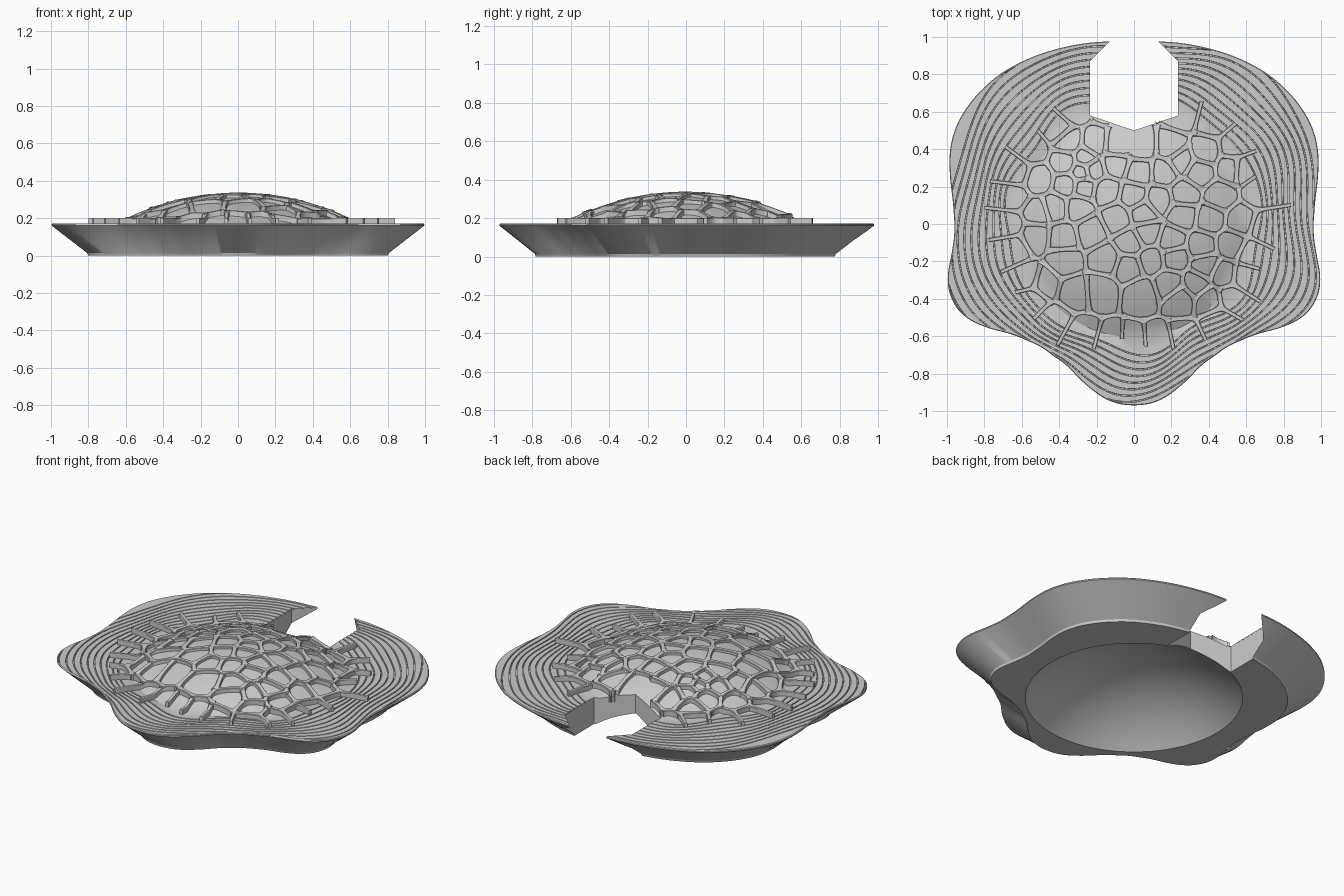
import bpy, bmesh, math, random
from mathutils import Vector

random.seed(4)
if "Cube" in bpy.data.objects:
    bpy.data.objects.remove(bpy.data.objects["Cube"], do_unlink=True)

stone = bpy.data.materials.new("stone grey")
stone.use_nodes = True
GREY = (0.6, 0.6, 0.6, 1)
stone.diffuse_color = GREY
stone.node_tree.nodes["Principled BSDF"].inputs["Base Color"].default_value = GREY


def make_object(name, bm):
    bmesh.ops.recalc_face_normals(bm, faces=bm.faces)
    mesh = bpy.data.meshes.new(name)
    bm.to_mesh(mesh)
    bm.free()
    mesh.materials.append(stone)
    ob = bpy.data.objects.new(name, mesh)
    bpy.context.scene.collection.objects.link(ob)
    return ob


def shade(ob):
    bpy.ops.object.select_all(action='DESELECT')
    ob.select_set(True)
    bpy.context.view_layer.objects.active = ob
    bpy.ops.object.shade_smooth_by_angle(angle=math.radians(32))


# Lobed outline: right half, mirrored, as radius against angle from the front
HALF = [(0, -.972), (.12, -.955), (.22, -.89), (.36, -.75), (.5, -.65), (.65, -.585),
        (.8, -.55), (.92, -.49), (.985, -.39), (1, -.29), (.97, -.15), (.955, -.03),
        (.965, .12), (.985, .28), (.985, .4), (.95, .53), (.86, .67), (.72, .8),
        (.55, .89), (.35, .95), (.13, .975), (0, .98)]
POLAR = [(math.atan2(x, -y), math.hypot(x, y)) for x, y in HALF]


def raw_radius(a):
    a = abs((a + math.pi) % math.tau - math.pi)
    for (a0, r0), (a1, r1) in zip(POLAR, POLAR[1:]):
        if a <= a1:
            return r0 + (r1 - r0) * (a - a0) / (a1 - a0)
    return POLAR[-1][1]


def outline(a):
    return sum(raw_radius(a + d * .01) for d in range(-6, 7)) / 13


def cap(r, top, radius):
    return top - radius + math.sqrt(radius * radius - r * r)


LINES, TOP, DEPTH = 10, .172, .009


def profile(a):
    """Radius and height pairs from the dome top, over the rim, to the hollow below."""
    edge = outline(a)
    rows = [(r, cap(r, .322, 1.25)) for r in (.06 * i for i in range(1, 10))]
    rows.append((.605, .166))
    # Contour grooves, drifting from line to line and running off the rim
    n = 0
    for k in range(LINES):
        t = k / (LINES - 1)
        inner = .68 + .12 * (edge - .97) + .02 * math.sin(7 * a + 1)
        outer = .99 + .45 * (edge - .97) + .03 * math.sin(5 * a + 2)
        line = inner + (outer - inner) * t + .01 * math.sin(9 * a + k * .4)
        for off, low in ((-.0035, 0), (-.0025, 1), (.0025, 1), (.0035, 0)):
            n += 1
            limit = edge - .017 + n * .00025
            r = line + off
            rows.append((min(r, limit), TOP - DEPTH * (low and r < limit)))
    # Rim lip, sloping skirt and foot
    rows += [(edge - .004, TOP), (edge, .167), (edge, .16),
             (edge * .81, .014), (edge * .805, 0)]
    # Hollow underside
    rows += [(r, max(0, cap(r, .26, .87))) for r in (.62, .57, .48, .4, .32, .24, .16, .08)]
    return rows


# Body
SEG = 240
bm = bmesh.new()
columns = []
for i in range(SEG):
    a = math.tau * i / SEG
    columns.append([bm.verts.new((r * math.sin(a), -r * math.cos(a), z)) for r, z in profile(a)])
top = bm.verts.new((0, 0, .322))
under = bm.verts.new((0, 0, .26))
for i in range(SEG):
    p, q = columns[i - 1], columns[i]
    bm.faces.new((top, p[0], q[0]))
    bm.faces.new((under, q[-1], p[-1]))
    for j in range(len(p) - 1):
        bm.faces.new((p[j], p[j + 1], q[j + 1], q[j]))
body = make_object("lobed_base", bm)

# Notch through the back
right = [(.235, .58), (.235, .87), (.13, .975), (.13, 1.2)]
loop = [(0, .5)] + right + [(-x, y) for x, y in reversed(right)]
bm = bmesh.new()
face = bm.faces.new([bm.verts.new((x, y, -.2)) for x, y in loop])
ext = bmesh.ops.extrude_face_region(bm, geom=[face])["geom"]
bmesh.ops.translate(bm, vec=(0, 0, .8), verts=[v for v in ext if isinstance(v, bmesh.types.BMVert)])
cutter = make_object("notch_cutter", bm)
mod = body.modifiers.new("notch", 'BOOLEAN')
mod.operation, mod.solver, mod.object = 'DIFFERENCE', 'EXACT', cutter
bpy.ops.object.select_all(action='DESELECT')
bpy.context.view_layer.objects.active = body
body.select_set(True)
bpy.ops.object.modifier_apply(modifier=mod.name)
bpy.data.objects.remove(cutter, do_unlink=True)
shade(body)

# Cell centres of the lattice, in hundredths
CELLS = [(-35, 44), (-21, 43), (-9, 42), (4, 41), (20, 41), (38, 39), (-37, 33), (-26, 35),
         (-28, 28), (-22, 29), (-10, 32), (3, 28), (16, 28), (25, 34), (35, 28), (52, 30),
         (-51, 24), (-36, 21), (-27, 20), (-15, 18), (0, 15), (13, 13), (27, 16), (46, 15),
         (-52, 6), (-42, 9), (-30, 9), (-23, -4), (-9, 3), (5, 6), (7, -5), (26, 5),
         (41, 3), (57, 2), (-53, -6), (-38, -7), (-37, -20), (-15, -19), (-2, -10),
         (-3, -23), (9, -19), (20, -9), (22, -18), (36, -12), (52, -11), (38, -22),
         (-48, -32), (-32, -36), (-18, -35), (4, -37), (19, -32), (25, -40), (33, -32),
         (48, -27), (40, -41)]
sites = [Vector((x, y)) / 100 for x, y in CELLS]
RING = 28
for i in range(RING):
    a = math.tau * (i + random.uniform(-.2, .2)) / RING
    sites.append(Vector((math.sin(a), -math.cos(a))) * random.uniform(.64, .7))


def clip(poly, mid, normal):
    out = []
    for p, q in zip(poly, poly[1:] + poly[:1]):
        dp, dq = (p - mid).dot(normal), (q - mid).dot(normal)
        if dp <= 0:
            out.append(p)
        if dp * dq < 0:
            out.append(p.lerp(q, dp / (dp - dq)))
    return out


def cell_edges():
    """Every cell border once, found by clipping a square with the bisectors."""
    found = {}
    for s in sites:
        poly = [Vector(c) for c in ((-2, -2), (2, -2), (2, 2), (-2, 2))]
        for o in sites:
            if o is not s:
                poly = clip(poly, (s + o) / 2, o - s)
        for p, q in zip(poly, poly[1:] + poly[:1]):
            key = tuple(sorted((tuple(round(c, 3) for c in p), tuple(round(c, 3) for c in q))))
            found[key] = (p, q)
    return found.values()


def rib_top(r):
    return max(.2, cap(min(r, 1), .337, 1.36))


def in_notch(p):
    return abs(p.x) < .25 and p.y > .5 + .34 * abs(p.x) - .01


def add_rib(bm, p, q, spoke):
    """Square bar over the dome that flares where it meets its neighbours."""
    along = (q - p).normalized()
    side = Vector((-along.y, along.x))
    rings = []
    for t in (-.02, .1, .22, .36, .5, .64, .78, .9, 1.02):
        flare = abs(2 * t - 1) ** 3 if (t < .5 or not spoke) else 0
        w = (.010 if spoke else .013) + .010 * flare
        c = p.lerp(q, t)
        z = rib_top(c.length)
        low = cap(min(c.length, .6), .3, 1.2) - .015
        rings.append([bm.verts.new((*(c + side * (w * s)), h))
                      for s, h in ((-1, low), (1, low), (1, z - .003), (.8, z), (-.8, z), (-1, z - .003))])
    for u, v in zip(rings, rings[1:]):
        for j in range(6):
            bm.faces.new((u[j - 1], u[j], v[j], v[j - 1]))
    bm.faces.new(rings[0])
    bm.faces.new(rings[-1][::-1])


# Lattice ribs with free spokes around the edge
bm = bmesh.new()
for p, q in cell_edges():
    if p.length > q.length:
        p, q = q, p
    if p.length > .66 or (q - p).length < .012:
        continue
    spoke = q.length > .7
    if spoke:
        q = p + (q - p).normalized() * min((q - p).length, random.uniform(.1, .19))
    if not (in_notch(p) or in_notch(q) or in_notch((p + q) / 2)):
        add_rib(bm, p, q, spoke)
shade(make_object("lattice_ribs", bm))
